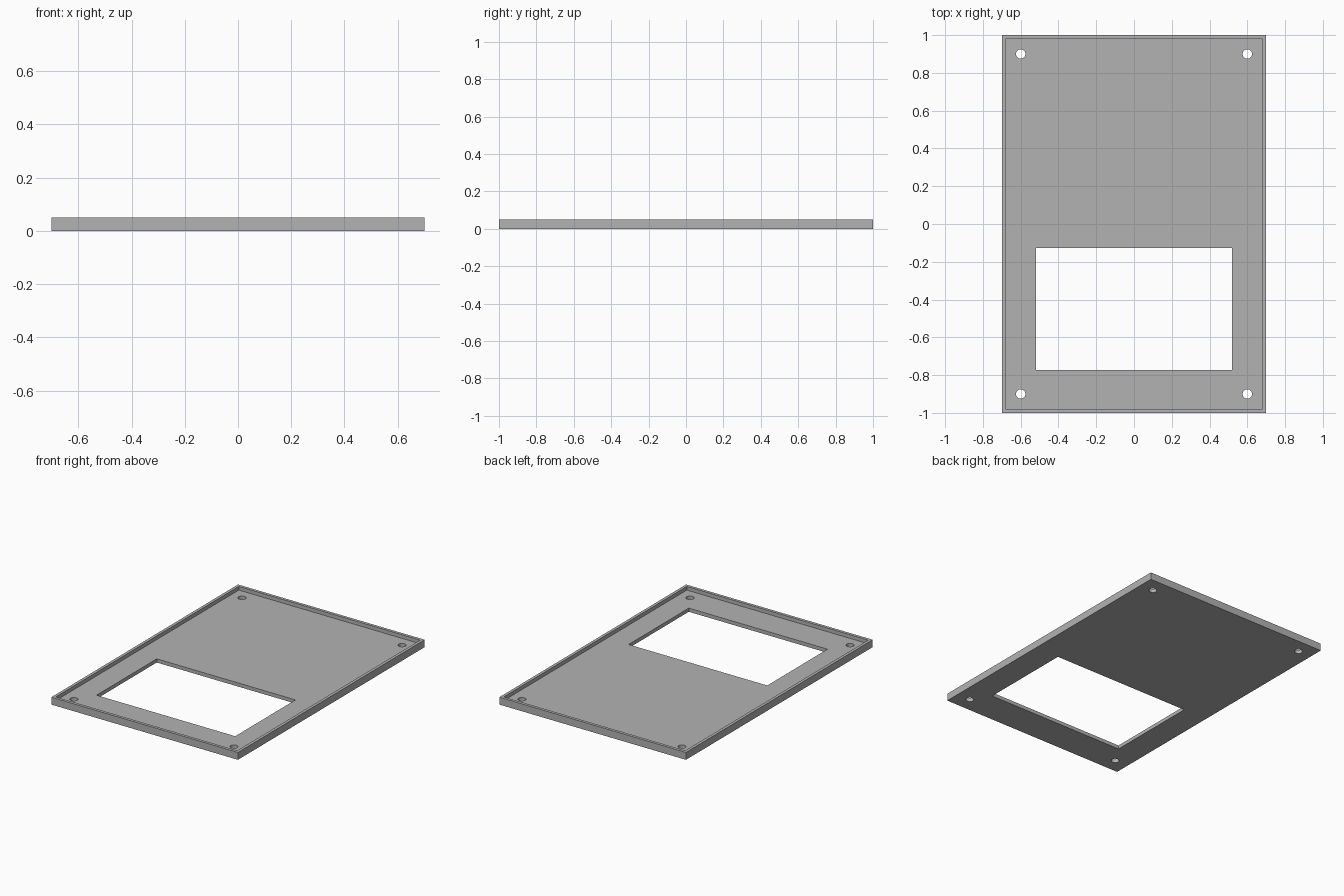
import bpy
import bmesh
from mathutils import Matrix

cube = bpy.data.objects.get("Cube")
if cube:
    bpy.data.objects.remove(cube, do_unlink=True)

WIDTH, LENGTH, HEIGHT = 1.4, 2.0, 0.05
RIM, FLOOR = 0.02, 0.025

grey = bpy.data.materials.new("panel_grey")
grey.use_nodes = True
colour = (0.45, 0.45, 0.45, 1)
grey.diffuse_color = colour
grey.node_tree.nodes["Principled BSDF"].inputs["Base Color"].default_value = colour


def add_object(name, bm):
    mesh = bpy.data.meshes.new(name)
    bm.to_mesh(mesh)
    bm.free()
    mesh.materials.append(grey)
    obj = bpy.data.objects.new(name, mesh)
    bpy.context.collection.objects.link(obj)
    return obj


def box(name, size, centre):
    bm = bmesh.new()
    bmesh.ops.create_cube(bm, size=1, matrix=Matrix.Translation(centre) @ Matrix.Diagonal((*size, 1)))
    return add_object(name, bm)


def cylinder(name, radius, depth, centre):
    bm = bmesh.new()
    bmesh.ops.create_cone(bm, cap_ends=True, segments=32, radius1=radius, radius2=radius,
                          depth=depth, matrix=Matrix.Translation(centre))
    return add_object(name, bm)


# Shallow tray: outer slab
panel = box("panel", (WIDTH, LENGTH, HEIGHT), (0, 0, HEIGHT / 2))

# Cutters: recess inside the rim, display window, corner screw holes
cutters = [
    box("recess_cutter", (WIDTH - 2 * RIM, LENGTH - 2 * RIM, HEIGHT), (0, 0, FLOOR + HEIGHT / 2)),
    box("window_cutter", (1.04, 0.645, 0.4), (0, -0.45, 0)),
]
for x in (-0.6, 0.6):
    for y in (-0.9, 0.9):
        cutters.append(cylinder("screw_hole_cutter", 0.025, 0.4, (x, y, 0)))

for cutter in cutters:
    cut = panel.modifiers.new(cutter.name, 'BOOLEAN')
    cut.operation = 'DIFFERENCE'
    cut.solver = 'EXACT'
    cut.object = cutter

# Bake the cuts, then remove the cutters
bpy.context.view_layer.update()
evaluated = panel.evaluated_get(bpy.context.evaluated_depsgraph_get())
baked = bpy.data.meshes.new_from_object(evaluated)
panel.modifiers.clear()
panel.data = baked
for cutter in cutters:
    bpy.data.objects.remove(cutter, do_unlink=True)

# Smooth hole walls, sharp edges elsewhere
bpy.ops.object.select_all(action='DESELECT')
panel.select_set(True)
bpy.context.view_layer.objects.active = panel
bpy.ops.object.shade_smooth_by_angle()
